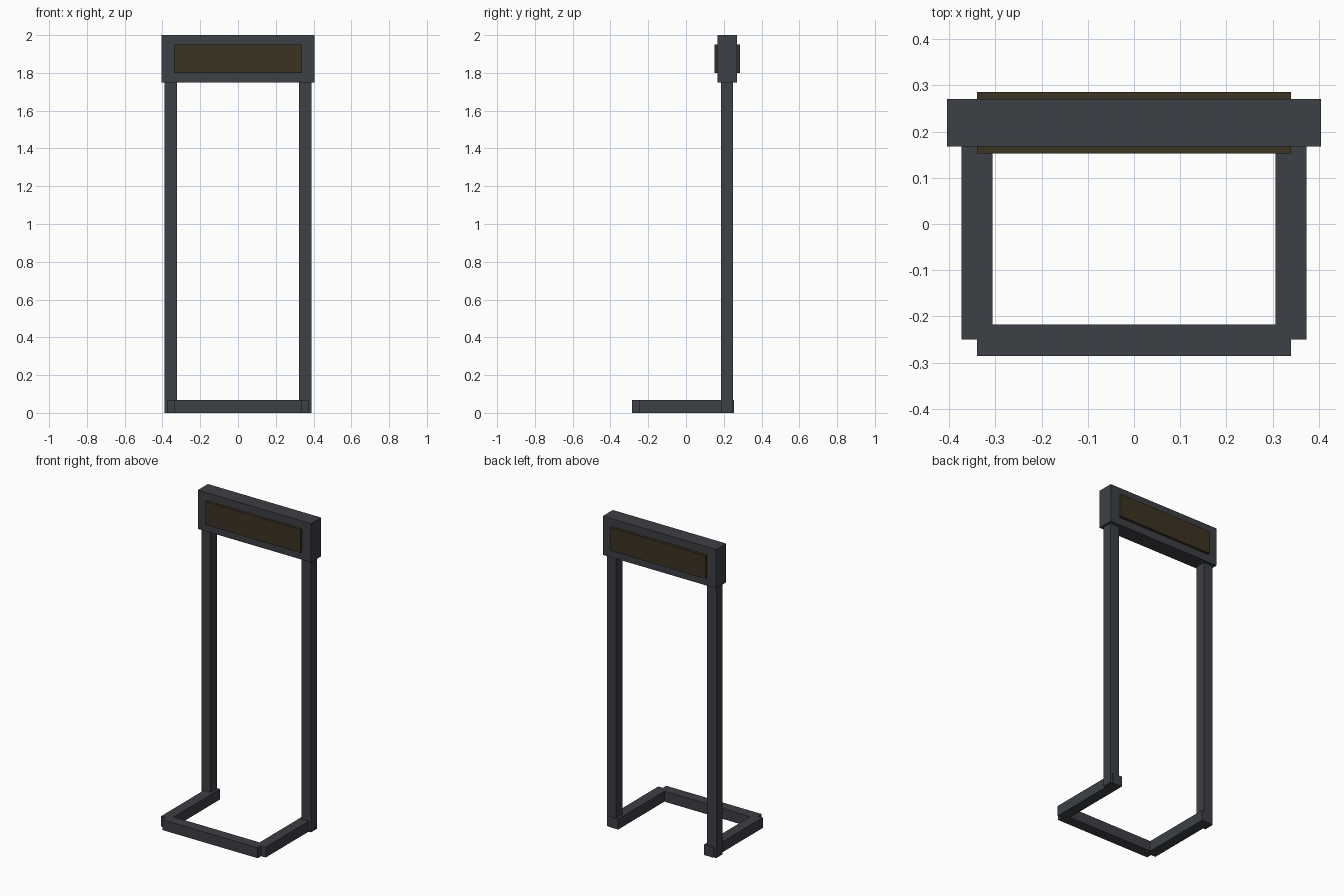
import bpy, bmesh
from mathutils import Vector

if "Cube" in bpy.data.objects:
    bpy.data.objects.remove(bpy.data.objects["Cube"])


def material(name, rgb):
    m = bpy.data.materials.new(name)
    m.diffuse_color = (*rgb, 1)
    m.use_nodes = True
    m.node_tree.nodes["Principled BSDF"].inputs["Base Color"].default_value = m.diffuse_color
    return m


STEEL = material("dark_steel", (0.045, 0.05, 0.058))
AMBER = material("dark_amber", (0.045, 0.032, 0.016))


def box(name, x, y, z, mat):
    """Box from (min, max) ranges on each axis."""
    bm = bmesh.new()
    bmesh.ops.create_cube(bm, size=1)
    size = Vector((x[1] - x[0], y[1] - y[0], z[1] - z[0]))
    bmesh.ops.scale(bm, vec=size, verts=bm.verts)
    me = bpy.data.meshes.new(name)
    bm.to_mesh(me)
    bm.free()
    me.materials.append(mat)
    ob = bpy.data.objects.new(name, me)
    ob.location = (sum(x) / 2, sum(y) / 2, sum(z) / 2)
    bpy.context.collection.objects.link(ob)
    return ob


# Floor frame: front bar plus a rail and an upright on each side
box("front_base_bar", (-0.34, 0.34), (-0.285, -0.217), (0, 0.067), STEEL)
for side, s in (("left", -1), ("right", 1)):
    box(side + "_base_rail", sorted((s * 0.306, s * 0.373)), (-0.25, 0.254), (0, 0.067), STEEL)
    box(side + "_upright", sorted((s * 0.324, s * 0.39)), (0.185, 0.249), (0, 1.76), STEEL)

# Overhead sign housing with a display panel proud of both faces
box("header_housing", (-0.404, 0.404), (0.168, 0.27), (1.75, 2.0), STEEL)
box("display_panel", (-0.34, 0.34), (0.152, 0.286), (1.80, 1.95), AMBER)
